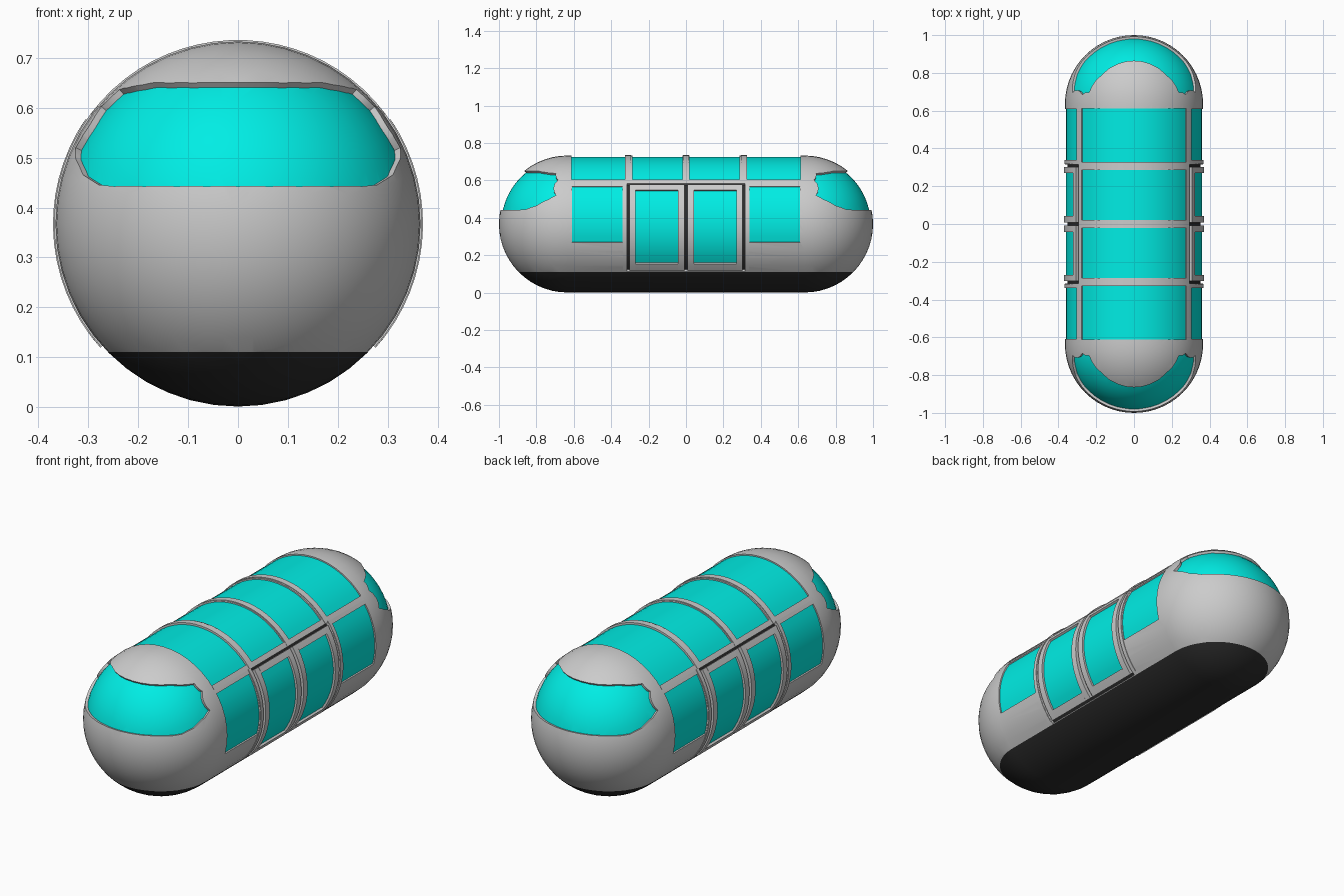
import bpy, bmesh
from math import sin, cos, pi, radians
from mathutils import Vector, Matrix

if "Cube" in bpy.data.objects:
    bpy.data.objects.remove(bpy.data.objects["Cube"])

R, CY, CZ = 0.366, 0.634, 0.367   # body radius, cap centre, axis height


def material(name, col):
    m = bpy.data.materials.new(name)
    m.diffuse_color = (*col, 1)
    m.use_nodes = True
    m.node_tree.nodes["Principled BSDF"].inputs["Base Color"].default_value = m.diffuse_color
    return m


GLASS = material("teal_glass", (0.0, 0.85, 0.78))
BLACK = material("black_rubber", (0.025, 0.025, 0.025))


def finish(name, bm, mat=None):
    bmesh.ops.recalc_face_normals(bm, faces=bm.faces[:])
    me = bpy.data.meshes.new(name)
    bm.to_mesh(me)
    bm.free()
    ob = bpy.data.objects.new(name, me)
    bpy.context.collection.objects.link(ob)
    if mat:
        me.materials.append(mat)
    return ob


def capsule(r):
    """Lathe a capsule lying along y."""
    bm = bmesh.new()
    n = 14
    prof = [(-CY - r * cos(i * pi / 2 / n), r * sin(i * pi / 2 / n)) for i in range(n + 1)]
    prof += [(-y, q) for y, q in reversed(prof)]
    vs = [bm.verts.new((q, y, CZ)) for y, q in prof]
    es = [bm.edges.new(p) for p in zip(vs, vs[1:])]
    bmesh.ops.spin(bm, geom=vs + es, cent=(0, 0, CZ), axis=(0, 1, 0), angle=2 * pi, steps=48)
    bmesh.ops.remove_doubles(bm, verts=bm.verts[:], dist=1e-4)
    bmesh.ops.recalc_face_normals(bm, faces=bm.faces[:])
    return bm


def clip(bm, z, keep_above):
    """Cut a closed mesh at height z and cap it."""
    bmesh.ops.bisect_plane(bm, geom=bm.verts[:] + bm.edges[:] + bm.faces[:], dist=1e-5,
                           plane_co=(0, 0, z), plane_no=(0, 0, 1),
                           clear_inner=keep_above, clear_outer=not keep_above)
    bmesh.ops.holes_fill(bm, edges=[e for e in bm.edges if e.is_boundary])
    return bm


def patch(bm, y0, y1, a0, a1, r0, r1):
    """Curved solid panel around the body axis; angles in degrees from +x."""
    n = max(2, round(abs(a1 - a0) / 5))
    rings = []
    for i in range(n + 1):
        a = radians(a0 + (a1 - a0) * i / n)
        rings.append([bm.verts.new((r * cos(a), y, CZ + r * sin(a)))
                      for y, r in ((y0, r0), (y1, r0), (y1, r1), (y0, r1))])
    for p, q in zip(rings, rings[1:]):
        for k in range(4):
            j = (k + 1) % 4
            bm.faces.new((p[k], p[j], q[j], q[k]))
    bm.faces.new(rings[0])
    bm.faces.new(rings[-1][::-1])


def panels(name, spans, r0, r1, mat=None):
    bm = bmesh.new()
    for s in spans:
        patch(bm, *s, r0, r1)
    return finish(name, bm, mat)


def both_sides(spans):
    return spans + [(y0, y1, 180 - a1, 180 - a0) for y0, y1, a0, a1 in spans]


def boolean(ob, cutter, op):
    m = ob.modifiers.new("cut", 'BOOLEAN')
    m.operation, m.object, m.solver = op, cutter, 'EXACT'
    bpy.context.view_layer.objects.active = ob
    bpy.ops.object.modifier_apply(modifier=m.name)


# panel layout: (y0, y1, angle0, angle1)
roof = [(y, y + w, 40.5, 139.5) for y, w in
        ((-.612, .287), (-.285, .265), (.02, .265), (.325, .287))]
side = both_sides([(-.61, -.34, -15.5, 33.5), (.34, .61, -15.5, 33.5)])
doorway = both_sides([(-.316, .316, -44, 36.2)])

# cutters for windows and doorways
win_cut = panels("window_cutter", roof + side + doorway, .345, .45)

# windshield cutters: cones from each cap centre through the front outline
half = [(0, .641), (.17, .64), (.23, .628), (.265, .595), (.315, .515),
        (.315, .495), (.30, .462), (.27, .443), (.24, .44), (0, .44)]
pts = []
for (xa, za), (xb, zb) in zip(half, half[1:]):
    pts += [(xa + (xb - xa) * t / 4, za + (zb - za) * t / 4) for t in range(4)]
pts.append(half[-1])
pts += [(-x, z) for x, z in pts[-2:0:-1]]
GR = .353
bm = bmesh.new()
for s in (-1, 1):
    apex = Vector((0, s * CY, CZ))
    tip = bm.verts.new(apex)
    far = bm.verts.new(apex + Vector((0, s * .93, .36)) * 1.5)
    ring = []
    for x, z in pts:
        y = max(GR * GR - x * x - (z - CZ) ** 2, .001) ** .5
        ring.append(bm.verts.new(apex + Vector((x, s * y, z - CZ)).normalized() * 1.5))
    for a, b in zip(ring, ring[1:] + ring[:1]):
        bm.faces.new((tip, a, b))
        bm.faces.new((far, b, a))
shield_cut = finish("windshield_cutter", bm)

# hull, underside and windshields
hull = finish("hull", clip(capsule(R), .11, True))
finish("underside", clip(capsule(R), .11, False), BLACK)
boolean(hull, win_cut, 'DIFFERENCE')
boolean(hull, shield_cut, 'DIFFERENCE')
shields = finish("windshields", capsule(GR), GLASS)
boolean(shields, shield_cut, 'INTERSECT')
for c in (win_cut, shield_cut):
    bpy.data.objects.remove(c)

# fixed window panes
panels("roof_windows", roof, .338, .359, GLASS)
panels("side_windows", side, .338, .359, GLASS)

# raised ribs over the roof, side pillars and the long rails
panels("roof_ribs", [(y - .017, y + .017, 37, 143) for y in (-.31, 0, .31)], .35, .369)
panels("side_pillars", both_sides([(-.338, -.317, -42, 37), (.317, .338, -42, 37)]), .35, .369)
panels("roof_rails", both_sides([(-.615, .615, 36.7, 40)]), .35, .3675)

# sliding doors: black seal, frame bars, recessed glass
panels("door_seals", doorway, .338, .352, BLACK)
bars, panes = [], []
for y0, y1 in ((-.302, -.009), (.009, .302)):
    bars += [(y0, y0 + .033, -42, 34.5), (y1 - .033, y1, -42, 34.5),
             (y0 + .033, y1 - .033, -42, -35), (y0 + .033, y1 - .033, 29.5, 34.5)]
    panes.append((y0 + .033, y1 - .033, -35, 29.5))
panels("door_frames", both_sides(bars), .34, .371)
panels("door_windows", both_sides(panes), .34, .360, GLASS)

# smooth shading with sharp edges kept
bpy.ops.object.select_all(action='SELECT')
bpy.context.view_layer.objects.active = hull
bpy.ops.object.shade_smooth_by_angle(angle=radians(30))
